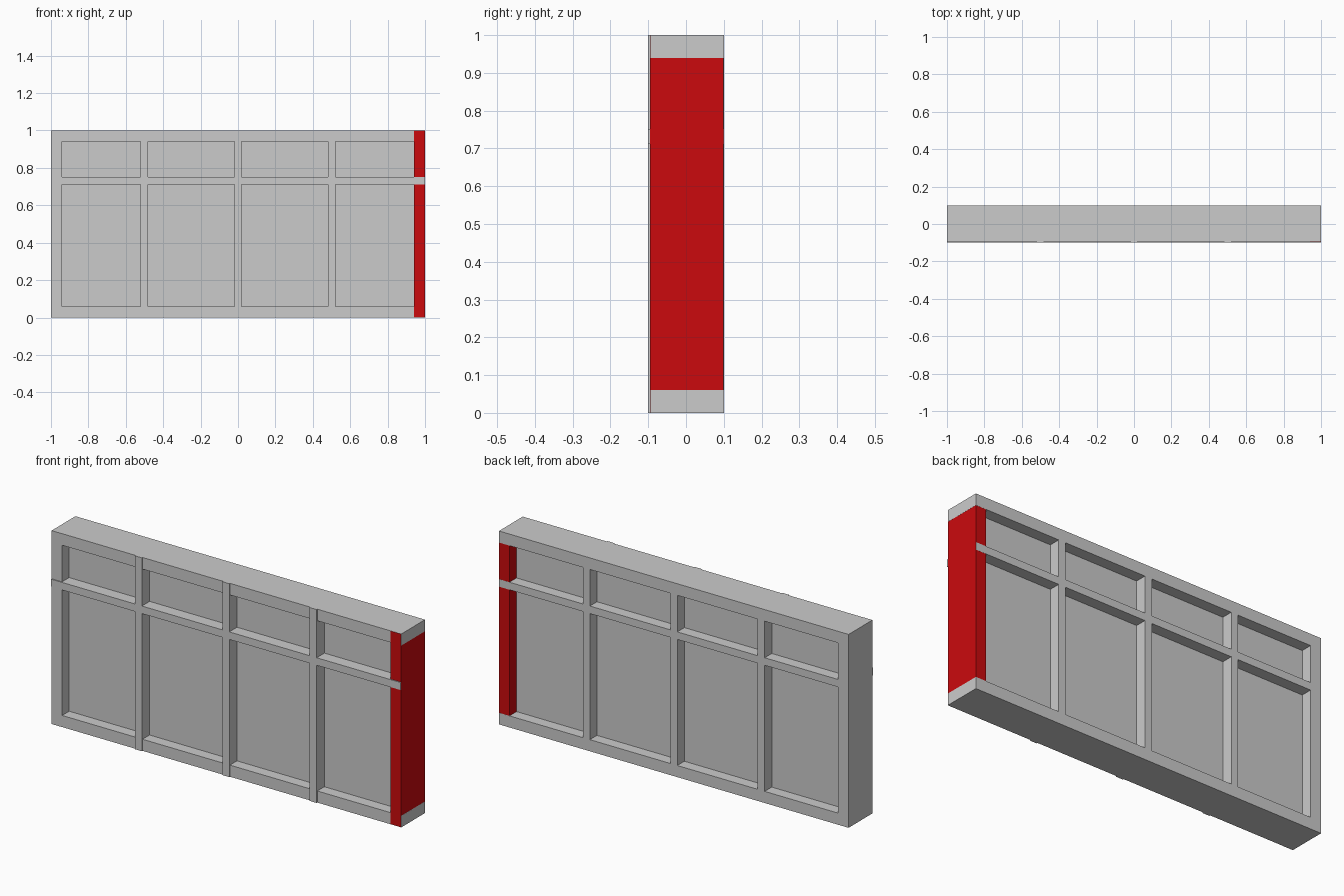
import bpy

if "Cube" in bpy.data.objects:
    bpy.data.objects.remove(bpy.data.objects["Cube"])


def box(name, x, y, z, mat=None):
    """Axis-aligned box from (min, max) ranges."""
    bpy.ops.mesh.primitive_cube_add(size=1, location=[(a + b) / 2 for a, b in (x, y, z)])
    ob = bpy.context.object
    ob.name = name
    ob.scale = [b - a for a, b in (x, y, z)]
    bpy.ops.object.transform_apply(location=False, rotation=False, scale=True)
    if mat:
        ob.data.materials.append(mat)
    return ob


red = bpy.data.materials.new("red_paint")
red.diffuse_color = (0.6, 0.003, 0.004, 1)
red.use_nodes = True
red.node_tree.nodes["Principled BSDF"].inputs["Base Color"].default_value = red.diffuse_color

T = 0.06                    # outer frame width
FRONT, BACK = -0.095, 0.1   # outer frame depth
E = 0.0005                  # tiny offset between overlapping coplanar faces

# Outer frame: rails run the full length, the right post is red
box("bottom_rail", (-1, 1), (FRONT + E, BACK), (0, T))
box("top_rail", (-1, 1), (FRONT + E, BACK), (1 - T, 1))
box("left_post", (-1, -1 + T), (FRONT, BACK), (0, 1))
box("right_post", (1 - T, 1 - E), (FRONT, BACK - E), (E, 1 - E), red)

# Mullions and transom stand slightly proud at the front
for i, x in enumerate((-0.5, 0, 0.5)):
    box(f"mullion_{i + 1}", (x - 0.02, x + 0.02), (-0.1, BACK), (0, 1))
box("transom", (-1, 1 - 2 * E), (-0.1, BACK), (0.712, 0.751))

# Recessed panes, one per opening
edges = (-0.96, -0.5, 0, 0.5, 0.96)
for row, z in (("lower", (0.04, 0.73)), ("upper", (0.73, 0.96))):
    for i in range(4):
        box(f"{row}_pane_{i + 1}", (edges[i], edges[i + 1]), (-0.037, 0.042), z)
